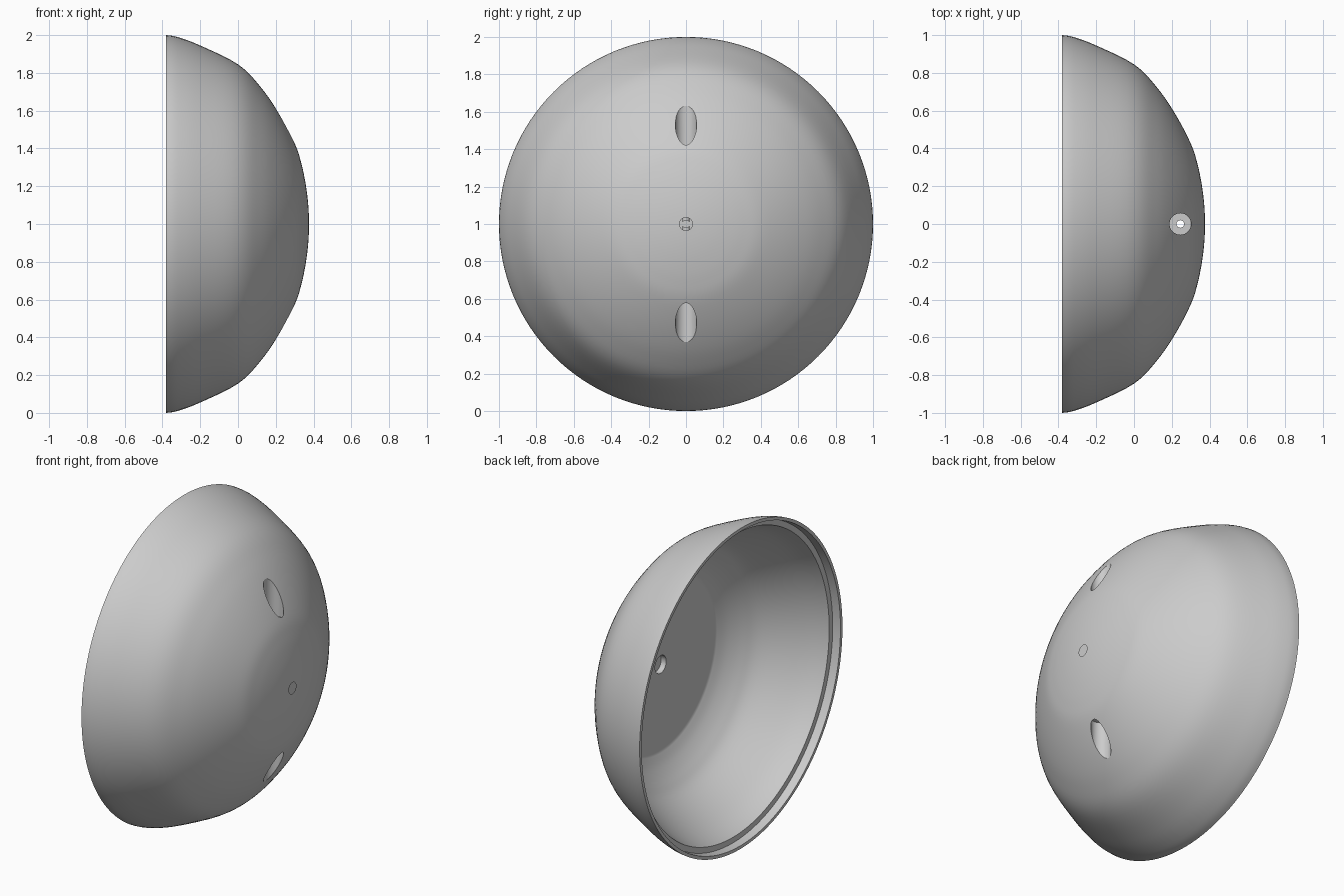
import bpy, bmesh, math
from mathutils import Matrix, Vector
from mathutils.geometry import interpolate_bezier

if "Cube" in bpy.data.objects:
    bpy.data.objects.remove(bpy.data.objects["Cube"], do_unlink=True)

grey = bpy.data.materials.new("plain grey")
grey.use_nodes = True
grey.diffuse_color = (0.6, 0.6, 0.6, 1)
grey.node_tree.nodes["Principled BSDF"].inputs["Base Color"].default_value = (0.6, 0.6, 0.6, 1)


def smooth_path(points, steps=5):
    """Smooth curve through (x, radius) points."""
    p = [Vector((x, r, 0)) for x, r in points]
    path = []
    for i in range(len(p) - 1):
        before, after = p[max(i - 1, 0)], p[min(i + 2, len(p) - 1)]
        h1 = p[i] + (p[i + 1] - before) / 6
        h2 = p[i + 1] - (after - p[i]) / 6
        path += interpolate_bezier(p[i], h1, h2, p[i + 1], steps + 1)[:-1]
    return path + [p[-1]]


def make_object(name, bm):
    mesh = bpy.data.meshes.new(name)
    bm.to_mesh(mesh)
    bm.free()
    mesh.materials.append(grey)
    obj = bpy.data.objects.new(name, mesh)
    bpy.context.collection.objects.link(obj)
    return obj


# Hollow dome: outer skin, stepped rim, inner wall, flat inner face
outer = smooth_path([(0.377, 0), (0.372, 0.1), (0.36, 0.2), (0.338, 0.31), (0.303, 0.42),
                     (0.22, 0.58), (0.12, 0.725), (0, 0.845), (-0.2, 0.945),
                     (-0.32, 0.99), (-0.38, 1)])
rim = [Vector((-0.38, 0.98, 0)), Vector((-0.33, 0.975, 0))]
inner = smooth_path([(-0.33, 0.94), (-0.2, 0.885), (0, 0.765), (0.08, 0.69),
                     (0.14, 0.61), (0.175, 0.54)])
face = [Vector((0.175, 0.52, 0)), Vector((0.175, 0, 0))]

bm = bmesh.new()
verts = [bm.verts.new(co) for co in outer + rim + inner + face]
edges = [bm.edges.new(pair) for pair in zip(verts, verts[1:])]
bmesh.ops.spin(bm, geom=verts + edges, cent=(0, 0, 0), axis=(1, 0, 0),
               angle=math.tau, steps=128, use_merge=True)
bmesh.ops.remove_doubles(bm, verts=bm.verts, dist=1e-5)
bmesh.ops.recalc_face_normals(bm, faces=bm.faces)
bmesh.ops.translate(bm, verts=bm.verts, vec=(0, 0, 1))
dome = make_object("dome_shell", bm)


def drill(name, start, end, radius):
    """Cut a round hole between two points."""
    start, end = Vector(start), Vector(end)
    axis = end - start
    place = Matrix.Translation((start + end) / 2) @ axis.to_track_quat('Z', 'Y').to_matrix().to_4x4()
    tool = bmesh.new()
    bmesh.ops.create_cone(tool, cap_ends=True, segments=32, radius1=radius, radius2=radius,
                          depth=axis.length, matrix=place)
    cutter = make_object(name, tool)
    cutter.hide_render = True
    mod = dome.modifiers.new(name, 'BOOLEAN')
    mod.operation, mod.solver, mod.object = 'DIFFERENCE', 'EXACT', cutter
    bpy.context.view_layer.objects.active = dome
    bpy.ops.object.modifier_apply(modifier=name)
    bpy.data.objects.remove(cutter, do_unlink=True)


# Cord channel with a wide well at each end
drill("cord_channel", (0.245, 0, -0.1), (0.245, 0, 2.1), 0.02)
drill("upper_well", (0.245, 0, 1.39), (0.245, 0, 2.1), 0.057)
drill("lower_well", (0.245, 0, 0.61), (0.245, 0, -0.1), 0.057)

# Centre hole, counterbored from both sides
drill("centre_hole", (0, 0, 1), (0.5, 0, 1), 0.02)
drill("front_bore", (0.3, 0, 1), (0.5, 0, 1), 0.035)
drill("back_bore", (0, 0, 1), (0.21, 0, 1), 0.055)

bpy.ops.object.select_all(action='DESELECT')
dome.select_set(True)
bpy.context.view_layer.objects.active = dome
bpy.ops.object.shade_smooth_by_angle(angle=math.radians(30))
